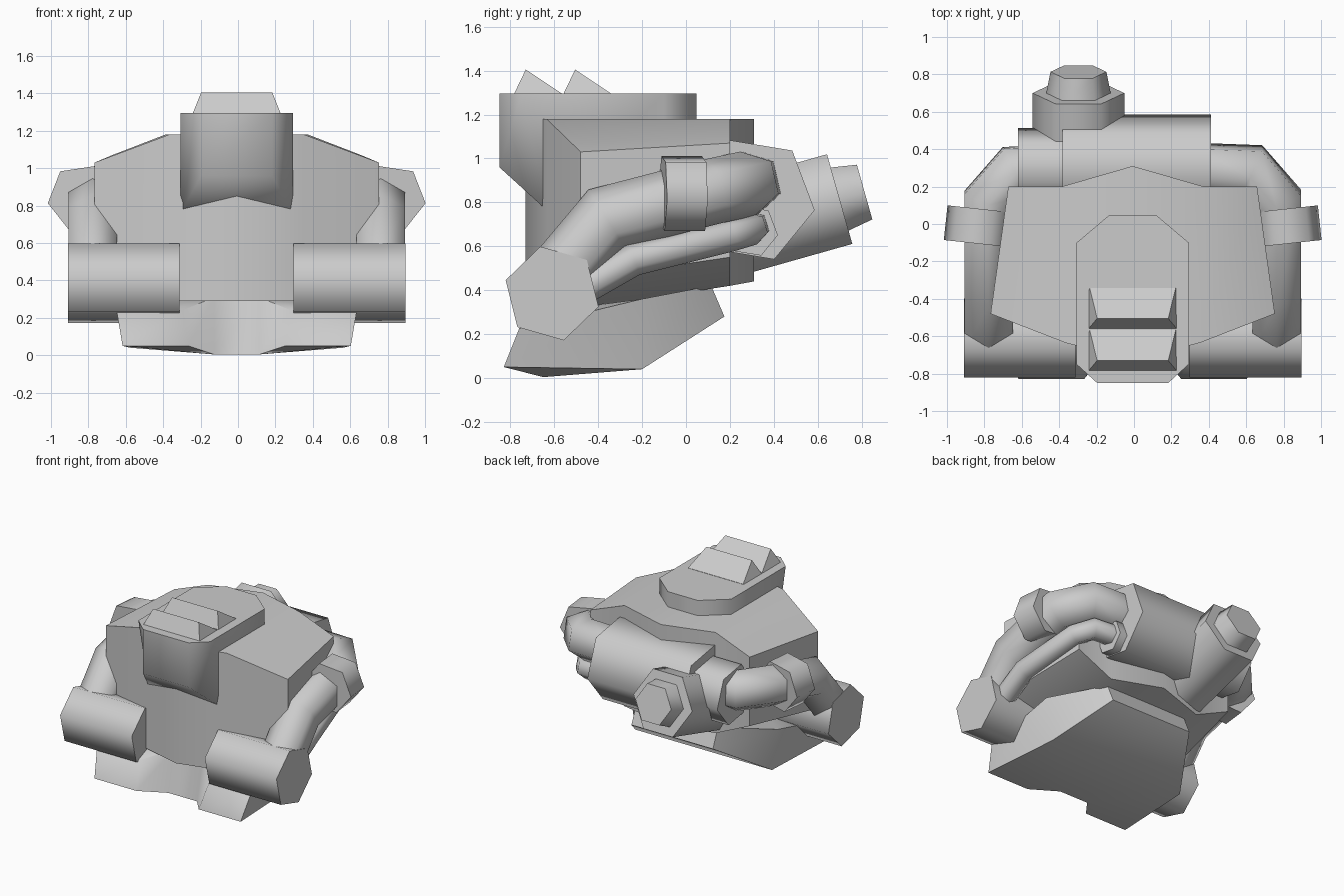
import bpy
import bmesh
from math import radians, cos, sin, pi
from mathutils import Vector as V

if "Cube" in bpy.data.objects:
    bpy.data.objects.remove(bpy.data.objects["Cube"])

CX = -0.007  # centre plane of the model


def make(name, verts, faces, smooth=40, mirror=False):
    me = bpy.data.meshes.new(name)
    me.from_pydata([tuple(v) for v in verts], [], faces)
    me.validate()
    ob = bpy.data.objects.new(name, me)
    bpy.context.collection.objects.link(ob)
    ob.location.x = CX
    bm = bmesh.new()
    bm.from_mesh(me)
    bmesh.ops.recalc_face_normals(bm, faces=bm.faces)
    bm.to_mesh(me)
    bm.free()
    me.shade_smooth()
    me.set_sharp_from_angle(angle=radians(smooth))
    if mirror:
        m = ob.modifiers.new("mirror", 'MIRROR')
        m.use_mirror_merge = False
    return ob


def tube(name, path, r, ref, n=6, taper=1.0, mirror=False):
    """Mitred n-sided tube along a path; ref gives the first corner direction."""
    p = [V(q) for q in path]
    dirs = [(b - a).normalized() for a, b in zip(p, p[1:])]
    u = V(ref)
    u = (u - dirs[0] * u.dot(dirs[0])).normalized()
    w = dirs[0].cross(u)
    rings = [[p[0] + r * (u * cos(2 * pi * k / n) + w * sin(2 * pi * k / n)) for k in range(n)]]
    for i, d in enumerate(dirs):
        nrm = (d + dirs[i + 1]).normalized() if i + 1 < len(dirs) else d
        rings.append([q + d * ((p[i + 1] - q).dot(nrm) / d.dot(nrm)) for q in rings[-1]])
    rings[-1] = [p[-1] + (q - p[-1]) * taper for q in rings[-1]]
    faces = [[i * n + k, i * n + (k + 1) % n, (i + 1) * n + (k + 1) % n, (i + 1) * n + k]
             for i in range(len(rings) - 1) for k in range(n)]
    last = (len(rings) - 1) * n
    faces += [list(range(n)), [last + k for k in range(n)]]
    return make(name, sum(rings, []), faces, 65, mirror)


def both(half):
    """Right half outline (front to back) -> closed symmetric outline."""
    return half + [(-x, y, z) for x, y, z in reversed(half) if x > 1e-6]


def prism(name, bottom, top, smooth=40, bottom_caps=None, top_caps=None):
    """Join two outlines; caps may be split into several flat pieces."""
    n = len(bottom)
    faces = list(bottom_caps or [range(n)])
    faces += [[n + k for k in q] for q in (top_caps or [range(n)])]
    faces = [list(q) for q in faces]
    faces += [[k, (k + 1) % n, n + (k + 1) % n, n + k] for k in range(n)]
    return make(name, bottom + top, faces, smooth)


# Main body: ridged top and bottom with sloping shoulders
plan = [(0, -.73), (.36, -.635), (.76, -.48), (.665, .2), (.38, .2), (0, .31)]
ztop = [1.18, 1.18, 1.03, 1.07, 1.18, 1.18]
zbot = [.29, .29, .45, .55, .42, .44]
caps = [(0, 1, 4, 5), (0, 5, 6, 9), (1, 2, 3, 4), (9, 6, 7, 8)]
prism("main_body", both([(x, y, z) for (x, y), z in zip(plan, zbot)]),
      both([(x, y, z) for (x, y), z in zip(plan, ztop)]), 40, caps, caps)

# Base plate with a notched front and a rising tail
caps = [(0, 9, 6, 3), (0, 1, 2, 3), (9, 8, 7, 6), (3, 4, 5, 6)]
prism("base_plate",
      both([(.12, -.65, .004), (.26, -.83, .05), (.61, -.83, .05), (.57, -.2, .04), (.34, .175, .28)]),
      both([(.12, -.58, .31), (.29, -.74, .24), (.64, -.76, .225), (.62, -.2, .36), (.34, .115, .42)]),
      55, caps, caps)

# Head block with undercut nose
prism("head_block",
      both([(.19, -.85, .96), (.3, -.63, .76), (.3, -.1, .76), (.125, .048, .76)]),
      both([(.19, -.85, 1.295), (.3, -.75, 1.295), (.3, -.1, 1.295), (.125, .048, 1.295)]),
      65, [(0, 1, 6, 7), (1, 2, 3, 4, 5, 6)])

# Two wedge fins on the head
for i, y in enumerate((-.79, -.565)):
    prism("head_fin_%d" % (i + 1),
          [(.24, y, 1.28), (.24, y + .225, 1.28), (-.24, y + .225, 1.28), (-.24, y, 1.28)],
          [(.19, y + .06, 1.405), (.23, y + .222, 1.297), (-.23, y + .222, 1.297), (-.19, y + .06, 1.405)], 20)

# Front hexagonal drums
a = radians(104)
tube("front_drum", [(.305, -.61, .385), (.903, -.61, .385)], .22, (0, cos(a), sin(a)), mirror=True)

# Upper pipes, one per side, the left one entering the tank lower
for name, s, z in (("right", 1, .885), ("left", -1, .84)):
    tube(name + "_upper_pipe",
         [(s * .77, -.6, .44), (s * .77, -.36, .725), (s * .77, .12, .85), (s * .63, .28, z), (s * .36, .29, z)],
         .15, (0, -1, 1))
tube("pipe_collar", [(.83, -.105, .84), (.81, .08, .84)], .183, (1, 0, -.15), mirror=True)

# Lower pipe on the right side only, with its socket
tube("lower_pipe", [(.78, -.52, .38), (.78, -.24, .54), (.7, .2, .65), (.62, .3, .68), (.36, .31, .69)],
     .075, (0, -1, 1))
tube("lower_pipe_socket", [(.36, .3, .67), (.48, .3, .67)], .12, (0, 1, -.16))

# Rear tank with stepped end
b = radians(-9.4)
ref = (0, cos(b), sin(b))
tube("rear_tank", [(-.375, .3, .812), (.42, .3, .812)], .29, ref)
tube("tank_end_ring", [(-.612, .3, .81), (-.36, .3, .81)], .215, ref)

# Rear nozzle, tilted upward
d = V((0, .956, .27)).normalized()
c = V((-.29, .70, .815))
tube("nozzle_barrel", [c - d * .6, c], .245, (1, 0, 0))
tube("nozzle_tip", [c - d * .03, c + d * .118], .178, (1, 0, 0), taper=.84)
